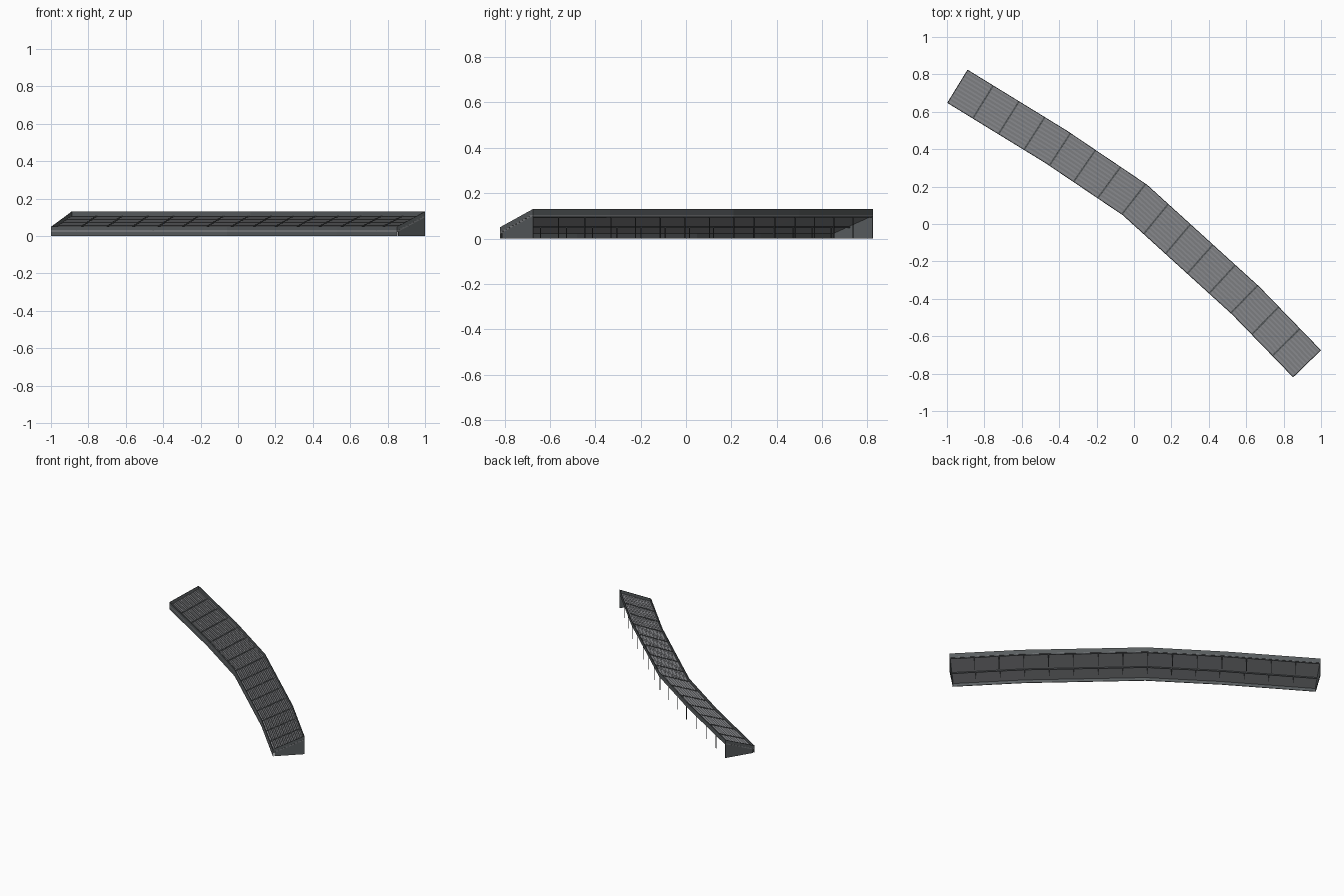
import bpy, bmesh
from mathutils import Vector

cube = bpy.data.objects.get("Cube")
if cube:
    bpy.data.objects.remove(cube, do_unlink=True)


def material(name, rgb):
    m = bpy.data.materials.new(name)
    m.use_nodes = True
    m.diffuse_color = (*rgb, 1)
    m.node_tree.nodes["Principled BSDF"].inputs["Base Color"].default_value = (*rgb, 1)
    return m


WALL = material("dark grey wall", (0.10, 0.11, 0.115))
DECK = material("concrete grey", (0.20, 0.205, 0.215))
SEAT = material("seat grey", (0.25, 0.255, 0.27))
STEEL = material("steel grey", (0.07, 0.075, 0.08))

# Plan line of the high rear edge, left to right
rear = [Vector(p) for p in ((-0.89, 0.825), (-0.36, 0.5), (0.07, 0.21), (0.67, -0.335), (1.0, -0.675))]
DEPTH, ROWS, BAYS = 0.208, 10, 15
dirs = [(b - a).normalized() for a, b in zip(rear, rear[1:])]
lengths = [(b - a).length for a, b in zip(rear, rear[1:])]
total = sum(lengths)


def front_normal(d):
    return Vector((d.y, -d.x))


# Mitred offset direction at each plan corner
miters = []
for i in range(len(rear)):
    a = front_normal(dirs[max(i - 1, 0)])
    b = front_normal(dirs[min(i, len(dirs) - 1)])
    m = (a + b).normalized()
    miters.append(m / m.dot(a))


def locate(s):
    """Rear edge point and direction towards the front at distance s."""
    for i, length in enumerate(lengths):
        if s <= length or i == len(lengths) - 1:
            t = s / length
            return rear[i].lerp(rear[i + 1], t), miters[i].lerp(miters[i + 1], t)
        s -= length


def sweep(name, profile, mat, start=0.0, end=total):
    """Run a closed (depth from front, height) outline along the plan line."""
    bends = [sum(lengths[:i]) for i in range(1, len(lengths))]
    stations = [start] + [s for s in bends if start < s < end] + [end]
    bm = bmesh.new()
    rings = []
    for s in stations:
        p, n = locate(s)
        ring = []
        for v, z in profile:
            q = p + n * (DEPTH - v)
            ring.append(bm.verts.new((q.x, q.y, z)))
        rings.append(ring)
    for a, b in zip(rings, rings[1:]):
        for j in range(len(profile)):
            k = (j + 1) % len(profile)
            bm.faces.new((a[j], a[k], b[k], b[j]))
    bm.faces.new(rings[0])
    bm.faces.new(rings[-1])
    bmesh.ops.recalc_face_normals(bm, faces=bm.faces)
    mesh = bpy.data.meshes.new(name)
    bm.to_mesh(mesh)
    bm.free()
    mesh.materials.append(mat)
    ob = bpy.data.objects.new(name, mesh)
    bpy.context.collection.objects.link(ob)
    return ob


def box(v0, v1, z0, z1):
    return [(v0, z0), (v1, z0), (v1, z1), (v0, z1)]


# Stepped deck with a sloping underside
LOW, HIGH = 0.026, 0.106
run, rise = DEPTH / ROWS, (HIGH - LOW) / ROWS


def stairs(lift, under):
    outline = []
    for i in range(ROWS):
        z = LOW + rise * (i + 0.6) + lift
        outline += [(i * run, z), ((i + 1) * run, z)]
    return outline + [(DEPTH, HIGH - under), (0, LOW - under)]


sweep("stepped_deck", stairs(0, 0.006), DECK)

# Bench rows broken by aisles
bay = total / BAYS
AISLE = 0.007
for i in range(ROWS):
    z = LOW + rise * (i + 0.6)
    for b in range(BAYS):
        sweep("bench", box(run * (i + 0.45), run * (i + 0.9), z, z + 0.005), SEAT,
              b * bay + AISLE, (b + 1) * bay - AISLE)

# Aisle treads
for b in range(1, BAYS):
    sweep("aisle", stairs(0.001, -0.002), WALL, b * bay - 0.004, b * bay + 0.004)

# Front and rear walls
sweep("front_wall", box(0, 0.004, 0, 0.05), WALL)
sweep("rear_parapet", box(DEPTH - 0.004, DEPTH, 0.098, 0.13), WALL)

# Wedge end walls with sloping parapets
for s in (0, total - 0.004):
    sweep("end_wall", [(0.012, 0), (DEPTH, 0), (DEPTH, HIGH - 0.006), (0.012, LOW)], WALL, s, s + 0.004)
    sweep("end_parapet", [(0, LOW), (DEPTH, HIGH), (DEPTH, 0.13), (0, 0.05)], WALL, s, s + 0.004)

# Columns and beams under the deck
for name, v, top in (("rear", DEPTH - 0.005, 0.1), ("middle", 0.09, 0.054)):
    sweep(name + "_beam", box(v - 0.002, v + 0.002, top - 0.008, top), STEEL)
    for b in range(1, BAYS):
        sweep(name + "_column", box(v - 0.002, v + 0.002, 0, top), STEEL, b * bay - 0.002, b * bay + 0.002)
